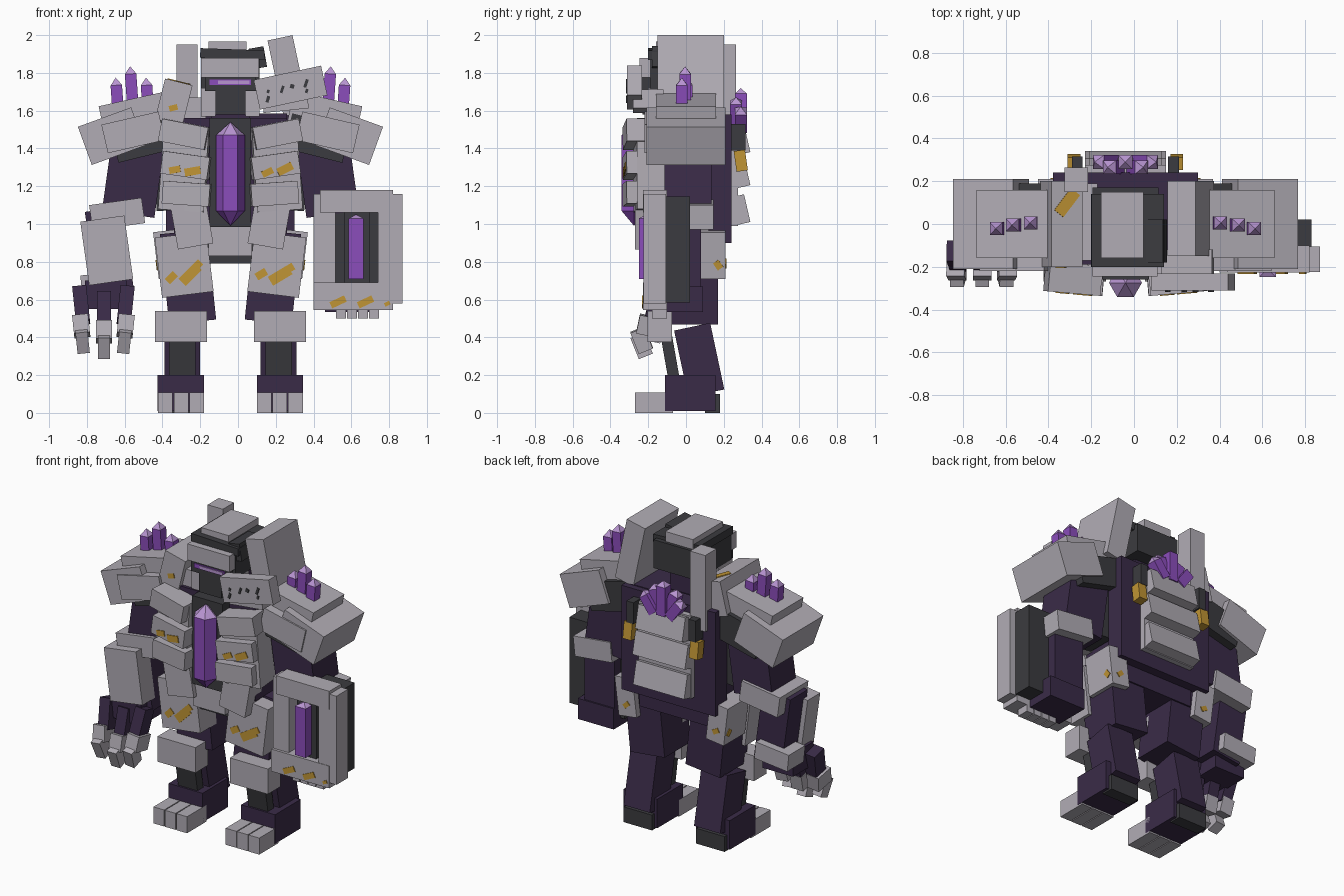
import bpy, bmesh, math
from mathutils import Matrix, Euler

cube = bpy.data.objects.get("Cube")
if cube:
    bpy.data.objects.remove(cube, do_unlink=True)

CX = -0.04  # body centre line


def material(name, rgb):
    m = bpy.data.materials.new(name)
    m.use_nodes = True
    m.diffuse_color = (*rgb, 1)
    m.node_tree.nodes["Principled BSDF"].inputs["Base Color"].default_value = (*rgb, 1)
    return m


GREY = material("armour grey", (0.44, 0.415, 0.46))
DARK = material("dark grey metal", (0.044, 0.044, 0.050))
PLUM = material("dark plum frame", (0.042, 0.024, 0.064))
PURPLE = material("crystal purple", (0.26, 0.075, 0.50))
LIGHT = material("pale crystal tip", (0.48, 0.30, 0.64))
GOLD = material("worn gold", (0.53, 0.30, 0.035))


def add(name, bm, matrix, *mats):
    me = bpy.data.meshes.new(name)
    bm.to_mesh(me)
    bm.free()
    for m in mats:
        me.materials.append(m)
    ob = bpy.data.objects.new(name, me)
    ob.matrix_world = matrix
    bpy.context.collection.objects.link(ob)
    return matrix


def pose(c, rot):
    r = Euler([math.radians(a) for a in rot]).to_matrix().to_4x4()
    return Matrix.Translation((c[0] + CX, c[1], c[2])) @ r


def box(name, c, size, mat, rot=(0, 0, 0), parent=None):
    bm = bmesh.new()
    bmesh.ops.create_cube(bm, size=1)
    bmesh.ops.scale(bm, vec=size, verts=bm.verts)
    m = pose(c, rot)
    if parent is not None:
        m = parent @ Matrix.Translation((-CX, 0, 0)) @ m
    return add(name, bm, m, mat)


def span(name, x, y, z, mat, rot=(0, 0, 0)):
    """Box given by its ranges on each axis."""
    c = [(a + b) / 2 for a, b in (x, y, z)]
    return box(name, c, [abs(b - a) for a, b in (x, y, z)], mat, rot)


def side_box(name, s, c, size, mat, rot=(0, 0, 0)):
    """Box on the left (s=1) or mirrored to the right (s=-1)."""
    label = ("left_" if s > 0 else "right_") + name
    return box(label, (c[0] * s, c[1], c[2]), size, mat, (rot[0], rot[1] * s, rot[2] * s))


def side_span(name, s, x, y, z, mat, rot=(0, 0, 0)):
    c = [(a + b) / 2 for a, b in (x, y, z)]
    return side_box(name, s, c, [abs(b - a) for a, b in (x, y, z)], mat, rot)


def wear(parent, depth, marks, mat=GOLD, tilt=-38):
    """Thin wear plates on the front face of a part: x, z, length, height."""
    for x, z, w, h in marks:
        box("wear_mark", (x, -depth / 2 - 0.002, z), (w, 0.006, h), mat, (0, tilt, 0), parent)


def crystal(name, c, r, low, high, rot=(0, 0, 0), sides=4, tip=0.05, base_tip=0.0):
    """Prism with a pale pointed top and an optional pointed base."""
    bm = bmesh.new()
    off = math.pi / sides if sides == 4 else 0
    rings = []
    for z in (low + base_tip, high - tip):
        rings.append([bm.verts.new((r * math.cos(off + math.tau * i / sides),
                                    r * math.sin(off + math.tau * i / sides), z))
                      for i in range(sides)])
    top, bottom = bm.verts.new((0, 0, high)), bm.verts.new((0, 0, low))
    for i in range(sides):
        j = (i + 1) % sides
        bm.faces.new((rings[0][i], rings[0][j], rings[1][j], rings[1][i]))
        bm.faces.new((rings[1][i], rings[1][j], top)).material_index = 1
        bm.faces.new((rings[0][j], rings[0][i], bottom))
    bm.normal_update()
    add(name, bm, pose(c, rot), PURPLE, LIGHT)


# Torso and pelvis
span("torso_core", (-0.3, 0.3), (-0.19, 0.15), (0.95, 1.56), PLUM)
span("back_slab", (-0.34, 0.34), (0.12, 0.24), (0.9, 1.58), PLUM)
span("pelvis", (-0.25, 0.25), (-0.11, 0.18), (0.79, 1.0), PLUM)
span("hip_block", (-0.14, 0.14), (-0.18, 0), (0.79, 0.98), DARK)
span("groin_plate", (-0.115, 0.115), (-0.24, -0.1), (0.83, 0.985), GREY)
span("sternum_channel", (-0.11, 0.11), (-0.26, -0.1), (0.985, 1.56), DARK)
crystal("chest_crystal", (0, -0.275, 0), 0.077, 0.99, 1.54, sides=6, tip=0.07, base_tip=0.08)

# Legs, ribs and shoulders on both sides
for s in (1, -1):
    for i in range(3):
        side_span("toe", s, (0.14 + i * 0.083, 0.217 + i * 0.083), (-0.27, -0.07), (0, 0.108), GREY)
    side_span("foot", s, (0.14, 0.385), (-0.11, 0.155), (0.01, 0.2), PLUM)
    side_span("heel", s, (0.16, 0.365), (0.1, 0.18), (0, 0.1), DARK)
    side_box("calf", s, (0.255, 0.07, 0.28), (0.19, 0.195, 0.36), PLUM, (12, 0, 0))
    side_box("shin_piston", s, (0.255, -0.085, 0.3), (0.14, 0.06, 0.3), DARK, (10, 0, 0))
    side_box("knee_guard", s, (0.262, -0.14, 0.457), (0.275, 0.13, 0.165), GREY)
    side_box("thigh", s, (0.225, 0.035, 0.72), (0.25, 0.27, 0.48), PLUM, (0, 6, 0))
    m = side_box("thigh_plate", s, (0.245, -0.12, 0.785), (0.275, 0.17, 0.32), GREY, (0, 7, 0))
    wear(m, 0.17, [(0.025, -0.055, 0.12, 0.055), (-0.075, -0.06, 0.06, 0.04), (0.065, -0.015, 0.06, 0.04)])
    m = side_box("hip_plate", s, (0.33, 0.1, 0.84), (0.13, 0.22, 0.25), GREY, (0, 7, 0))
    box("hip_wear", (0.0, 0.112, -0.05), (0.045, 0.006, 0.03), GOLD, (0, 35, 0), m)
    box("hip_side_wear", (0.067 * s, 0.07, -0.05), (0.006, 0.035, 0.045), GOLD, (35, 0, 0), m)

    # Chest ribs
    side_span("chest_plate", s, (0.12, 0.36), (-0.27, -0.08), (1.07, 1.52), GREY, (0, -4, 5))
    for z, tilt, u in ((1.475, -11, 0.245), (1.31, -8, 0.235), (1.16, -4, 0.23)):
        m = side_box("rib", s, (u, -0.255, z), (0.25, 0.14, 0.12), GREY, (0, tilt, 5))
        if z == 1.31:
            wear(m, 0.14, [(0.045, -0.025, 0.085, 0.042), (-0.05, -0.03, 0.06, 0.035)], tilt=-18)
    side_box("belly_plate", s, (0.205, -0.2, 1.0), (0.19, 0.14, 0.24), GREY, (0, 10, 0))
    side_box("chest_side", s, (0.365, 0.02, 1.28), (0.08, 0.2, 0.42), DARK, (0, 4, 0))

    # Shoulders
    side_span("shoulder_joint", s, (0.3, 0.62), (-0.16, 0.19), (1.36, 1.55), DARK, (0, 14, 0))
    side_box("upper_arm", s, (0.515, 0.01, 1.24), (0.28, 0.25, 0.38), PLUM, (0, -8, 0))
    side_box("pauldron", s, (0.63, 0, 1.465), (0.3, 0.42, 0.215), GREY, (0, 20, 0))
    side_box("pauldron_cap", s, (0.5, 0, 1.585), (0.37, 0.32, 0.16), GREY, (0, 12.5, 0))
    side_box("pauldron_face", s, (0.515, -0.18, 1.485), (0.31, 0.08, 0.155), GREY, (0, 13, 0))
    for u, y, top in ((0.435, 0.005, 1.775), (0.515, -0.005, 1.835), (0.595, -0.022, 1.775)):
        crystal("shoulder_crystal", (u * s, y, 1.6), 0.043, 0, top - 1.6, (0, 4 * s, 0), tip=0.04)

    # Lamps on the back
    side_span("lamp_bracket", s, (0.2, 0.25), (0.22, 0.315), (1.39, 1.53), DARK)
    side_box("lamp", s, (0.24, 0.29, 1.335), (0.06, 0.06, 0.11), GOLD, (8, 0, 0))

# Back slats and crystal fan
for z, w in ((1.445, 0.34), (1.27, 0.38), (1.075, 0.37)):
    box("back_slat", (0, 0.285, z), (w, 0.08, 0.15), GREY, (13, 0, 0))
span("back_plate", (-0.19, 0.19), (0.2, 0.275), (0.99, 1.53), GREY)
for i, h in enumerate((0.15, 0.18, 0.22, 0.18, 0.15)):
    a = (i - 2) * 18
    y = 0.29 if i % 2 == 0 else 0.265
    crystal("back_crystal", ((i - 2) * 0.028, y, 1.5), 0.045, 0, h, (0, a, 0), tip=0.03)

# Head
span("neck", (-0.1, 0.1), (-0.12, 0.08), (1.52, 1.75), PLUM)
span("helmet", (-0.155, 0.155), (-0.19, 0.17), (1.715, 1.9), DARK)
box("helmet_lid", (0.01, -0.03, 1.9), (0.34, 0.34, 0.05), DARK, (0, 2, 0))
box("left_ear_block", (0.145, -0.08, 1.88), (0.08, 0.2, 0.11), DARK, (0, -10, 0))
span("jaw", (-0.08, 0.08), (-0.23, -0.05), (1.58, 1.72), DARK)
for s in (1, -1):
    side_span("cheek", s, (0.08, 0.155), (-0.2, -0.05), (1.57, 1.72), GREY)
span("brow", (-0.155, 0.15), (-0.245, -0.12), (1.775, 1.88), GREY)
span("crest", (-0.115, 0.085), (-0.16, 0.15), (1.9, 1.965), GREY)
span("visor_frame", (-0.135, 0.135), (-0.235, -0.1), (1.705, 1.775), DARK)
span("visor", (-0.11, 0.11), (-0.242, -0.23), (1.736, 1.764), PURPLE)
span("visor_glow", (-0.065, 0.1), (-0.246, -0.24), (1.74, 1.76), LIGHT)

# Uneven collar plates
box("left_collar", (0.305, 0.025, 1.785), (0.135, 0.35, 0.41), GREY, (0, -12, 0))
m = box("right_collar", (-0.3, 0.0, 1.645), (0.15, 0.4, 0.22), GREY, (0, 14, 0))
box("collar_top_wear", (0, 0.1, 0.112), (0.055, 0.13, 0.006), GOLD, (0, 0, -38), m)
wear(m, 0.4, [(0.005, -0.03, 0.045, 0.03)], tilt=-28)
span("right_collar_base", (-0.28, -0.13), (-0.17, 0.19), (1.53, 1.67), GREY)
span("left_collar_base", (0.1, 0.3), (-0.18, 0.2), (1.52, 1.585), PLUM)
span("right_post", (-0.285, -0.175), (0.15, 0.265), (1.45, 1.95), GREY)
m = box("left_chest_badge", (0.318, -0.272, 1.722), (0.365, 0.08, 0.16), GREY, (0, -12, 0))
wear(m, 0.08, [(-0.13, -0.035, 0.035, 0.016), (-0.045, 0.0, 0.04, 0.014),
               (0.01, 0.005, 0.022, 0.022), (0.085, 0.005, 0.045, 0.016),
               (0.08, -0.035, 0.022, 0.014), (-0.12, 0.005, 0.018, 0.014)], DARK, -60)
box("badge_mount", (0.29, -0.2, 1.65), (0.24, 0.16, 0.1), GREY, (0, -6, 0))

# Right forearm and clawed hand
span("right_elbow_cuff", (-0.74, -0.46), (-0.14, 0.155), (0.985, 1.12), GREY, (0, -8, 0))
span("right_forearm", (-0.74, -0.54), (-0.1, 0.08), (0.62, 1.08), PLUM, (0, -8, 0))
box("right_forearm_plate", (-0.655, -0.13, 0.86), (0.235, 0.13, 0.34), GREY, (0, -8, 0))
span("right_wrist_cuff", (-0.79, -0.55), (-0.04, 0.13), (0.63, 0.74), GREY, (0, -6, 0))
span("right_palm", (-0.77, -0.55), (-0.16, 0.05), (0.55, 0.7), PLUM)
for i, u in enumerate((-0.79, -0.67, -0.555)):
    tilt = (i - 1) * 6
    drop = -0.03 if i == 1 else 0
    box("right_finger_base", (u, -0.15, 0.57 + drop), (0.075, 0.1, 0.19), PLUM, (-15, tilt, 0))
    box("right_knuckle", (u, -0.19, 0.46 + drop), (0.085, 0.13, 0.1), GREY, (-12, tilt, 0))
    box("right_claw", (u + 0.006 * (1 - i), -0.235, 0.385 + drop), (0.065, 0.08, 0.12), GREY, (22, tilt, 0))

# Left forearm and shield
span("left_elbow_cuff", (0.48, 0.75), (-0.1, 0.145), (0.985, 1.115), GREY, (0, 6, 0))
span("left_forearm", (0.5, 0.72), (-0.05, 0.08), (0.6, 1.05), PLUM)
span("left_hand", (0.5, 0.76), (-0.14, 0.09), (0.535, 0.67), PLUM)
for i in range(4):
    span("left_knuckle", (0.56 + i * 0.058, 0.612 + i * 0.058), (-0.18, -0.1), (0.5, 0.58), GREY)
span("shield_backing", (0.47, 0.87), (-0.11, 0.02), (0.585, 1.145), DARK)
span("shield_left_rail", (0.78, 0.91), (-0.225, -0.105), (0.58, 1.16), GREY)
span("shield_right_rail", (0.44, 0.555), (-0.21, -0.105), (0.62, 1.16), GREY)
span("shield_top_bar", (0.475, 0.86), (-0.228, -0.1), (1.06, 1.18), GREY)
m = span("shield_bottom_bar", (0.44, 0.86), (-0.228, -0.1), (0.545, 0.69), GREY)
wear(m, 0.128, [(-0.08, -0.03, 0.085, 0.036), (0.065, -0.03, 0.085, 0.036), (0.18, -0.04, 0.03, 0.02)], tilt=-25)
span("shield_channel", (0.6, 0.74), (-0.19, -0.1), (0.69, 1.06), DARK)
crystal("shield_crystal", (0.665, -0.21, 0), 0.055, 0.71, 1.05, tip=0.02)
